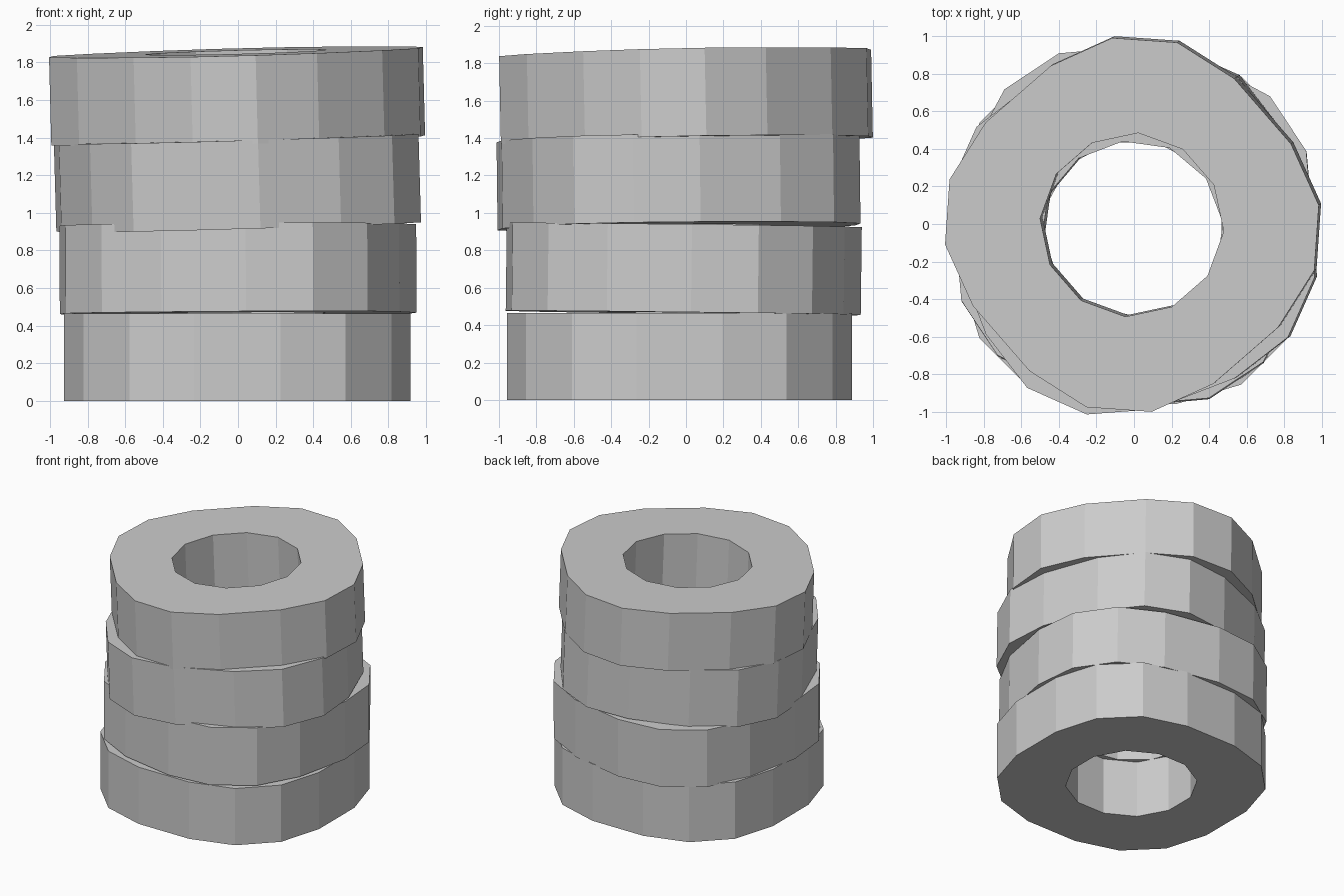
import bpy, bmesh
from math import radians, cos, sin
from mathutils import Vector, Matrix

if "Cube" in bpy.data.objects:
    bpy.data.objects.remove(bpy.data.objects["Cube"])

HEIGHT = 0.47


def outline(specs, spin):
    # repeat one quarter of (angle, radius) pairs around the ring
    return [(r * cos(radians(a + spin + 90 * q)), r * sin(radians(a + spin + 90 * q)))
            for q in range(4) for a, r in specs]


def drum_ring(name, centre, slope, spin, height=HEIGHT):
    """Faceted ring with a twelve-sided hole; slope leans it in x and y."""
    outer = outline([(-14, 0.95), (14, 0.95), (35, 1.0), (55, 1.0)], spin)
    inner = outline([(-15, 0.485), (15, 0.485), (45, 0.49)], spin)
    bm = bmesh.new()
    edges = []
    for loop in (outer, inner):
        vs = [bm.verts.new((x, y, -height / 2)) for x, y in loop]
        edges += [bm.edges.new((vs[i], vs[(i + 1) % len(vs)])) for i in range(len(vs))]
    bmesh.ops.triangle_fill(bm, edges=edges, use_beauty=True)
    # raise the flat ring into a solid
    ext = bmesh.ops.extrude_face_region(bm, geom=bm.faces[:], use_keep_orig=True)
    top = [v for v in ext["geom"] if isinstance(v, bmesh.types.BMVert)]
    bmesh.ops.translate(bm, verts=top, vec=(0, 0, height))
    bmesh.ops.recalc_face_normals(bm, faces=bm.faces[:])
    bmesh.ops.dissolve_limit(bm, angle_limit=radians(1), verts=bm.verts[:], edges=bm.edges[:])
    mesh = bpy.data.meshes.new(name)
    bm.to_mesh(mesh)
    bm.free()
    obj = bpy.data.objects.new(name, mesh)
    bpy.context.collection.objects.link(obj)
    up = Vector((-slope[0], -slope[1], 1))
    lean = Vector((0, 0, 1)).rotation_difference(up).to_matrix().to_4x4()
    obj.matrix_world = Matrix.Translation(centre) @ lean
    return obj


# four stacked rings, each turned and leaning a little differently
drum_ring("bottom_ring", (-0.003, -0.035, 0.2325), (0, 0), 0, 0.465)
drum_ring("lower_middle_ring", (0, -0.012, 0.70), (0.005, -0.012), -11.5)
drum_ring("upper_middle_ring", (-0.003, -0.04, 1.16), (0.028, 0.012), 21)
drum_ring("top_ring", (-0.005, 0.0, 1.62), (0.026, 0.02), 41)
